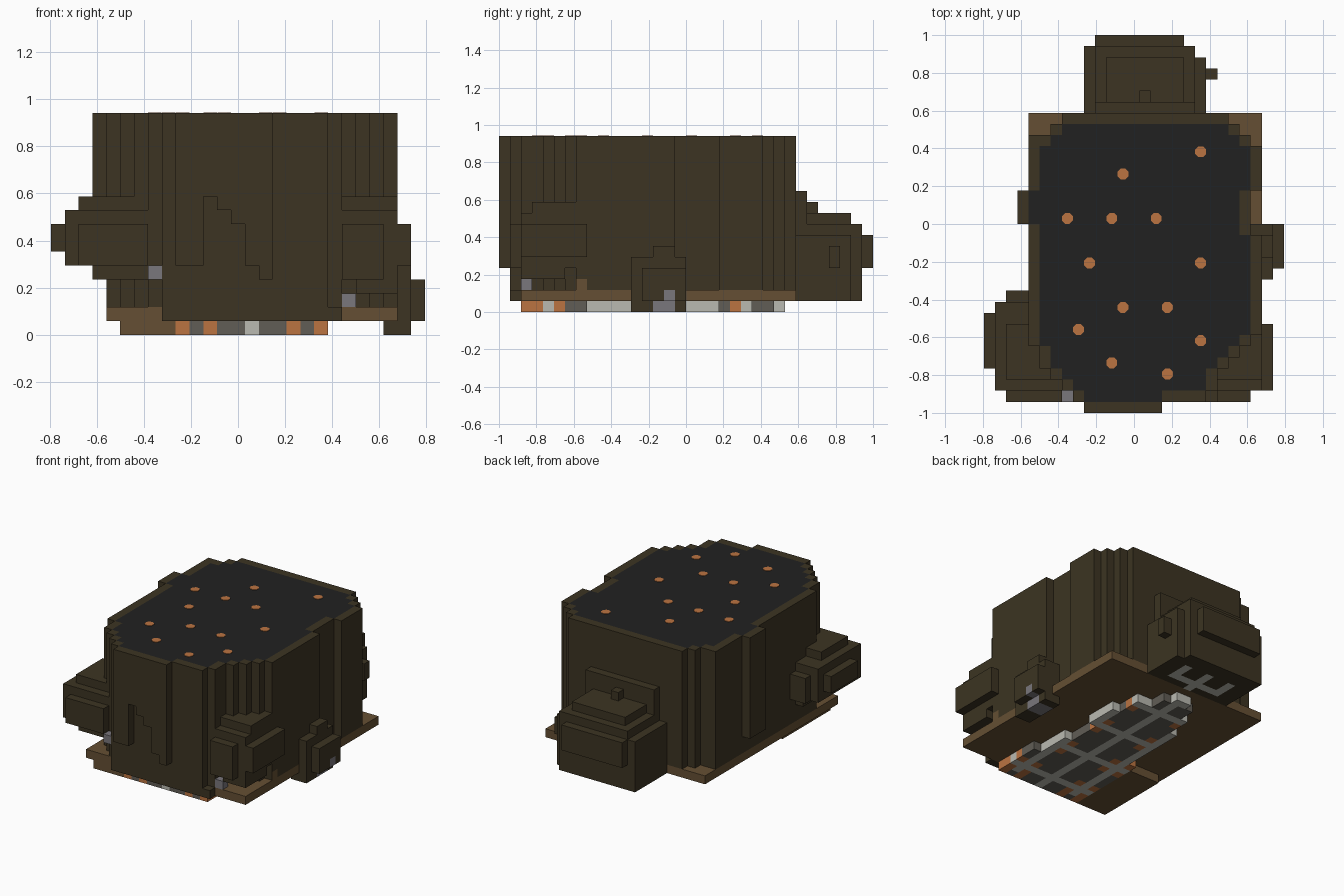
import bpy, bmesh
from mathutils import Vector

if "Cube" in bpy.data.objects:
    bpy.data.objects.remove(bpy.data.objects["Cube"])

V = 2 / 34                                 # size of one block
ORIGIN = Vector((-13.5 * V, -1, 0))


def material(name, *rgb):
    m = bpy.data.materials.new(name)
    m.use_nodes = True
    m.diffuse_color = (*rgb, 1)
    m.node_tree.nodes["Principled BSDF"].inputs["Base Color"].default_value = (*rgb, 1)
    return m


bark = material("dark olive brown", .045, .034, .016)
tan = material("tan", .13, .078, .033)
black = material("near black", .0152, .0152, .0152)
orange = material("orange", .5, .174, .053)
grey = material("warm grey", .12, .11, .092)
light = material("light grey", .49, .49, .44)
claw_grey = material("claw grey", .195, .184, .202)

# the six faces of a block: direction and corner offsets
SIDES = []
for axis in range(3):
    for s in (0, 1):
        corners = []
        for a, b in ((0, 0), (1, 0), (1, 1), (0, 1))[::1 if s else -1]:
            c = [0, 0, 0]
            c[axis], c[(axis + 1) % 3], c[(axis + 2) % 3] = s, a, b
            corners.append(tuple(c))
        d = [0, 0, 0]
        d[axis] = 2 * s - 1
        SIDES.append((tuple(d), corners))


def cells(boxes):
    return {(i, j, k) for i0, i1, j0, j1, k0, k1 in boxes
            for i in range(i0, i1) for j in range(j0, j1) for k in range(k0, k1)}


def blocks(name, solid, mats, rule=lambda cell, d: 0):
    """Outer skin of a set of blocks, coloured by a rule."""
    bm = bmesh.new()
    corner = {}
    for cell in sorted(solid):
        for d, offsets in SIDES:
            if tuple(a + b for a, b in zip(cell, d)) in solid:
                continue
            verts = []
            for o in offsets:
                p = tuple(a + b for a, b in zip(cell, o))
                if p not in corner:
                    corner[p] = bm.verts.new(ORIGIN + Vector(p) * V)
                verts.append(corner[p])
            bm.faces.new(verts).material_index = rule(cell, d)
    mesh = bpy.data.meshes.new(name)
    bm.to_mesh(mesh)
    bm.free()
    for m in mats:
        mesh.materials.append(m)
    ob = bpy.data.objects.new(name, mesh)
    bpy.context.collection.objects.link(ob)
    return ob


# Main body: stepped outline, given as x and y spans
spans = [(8, 20, 1, 2), (7, 21, 2, 3), (6, 21, 3, 4), (5, 22, 4, 5),
         (5, 23, 5, 6), (4, 24, 6, 7), (4, 25, 7, 16), (4, 24, 16, 20),
         (4, 25, 20, 24), (4, 24, 24, 25), (6, 23, 25, 26), (7, 22, 26, 27)]
body = cells([(*s, 2, 16) for s in spans])
body |= cells([(3, 4, 17, 20, 4, 16), (8, 21, 1, 2, 1, 2)])
# front slab with a ragged lower edge
for i, bottom in zip(range(9, 16), (5, 5, 10, 9, 8, 5, 4)):
    body |= cells([(i, i + 1, 0, 1, bottom, 16)])


def body_rule(cell, d):
    i, j, k = cell
    if d == (0, 0, 1) and k == 15:
        ring = ((i + 1, j, k), (i - 1, j, k), (i, j + 1, k), (i, j - 1, k))
        return 1 if all(n in body for n in ring) else 0
    return 2 if cell == (24, 7, 2) and d[0] > 0 else 0


blocks("body", body, (bark, black, tan), body_rule)

# Round studs on the dark top
stud_cells = [(19, 23), (12, 21), (7, 17), (11, 17), (15, 17), (9, 13), (19, 13),
              (12, 9), (16, 9), (8, 7), (19, 6), (11, 4), (16, 3)]
for n, (i, j) in enumerate(stud_cells):
    p = ORIGIN + Vector((i + .5, j + .5, 16)) * V
    bpy.ops.mesh.primitive_cylinder_add(vertices=8, radius=V * .53, depth=.006, location=p,
                                        rotation=(0, 0, .3927))
    bpy.context.object.name = f"top_stud_{n + 1}"
    bpy.context.object.data.materials.append(orange)

# Base plate and the raised strip under it
blocks("base_plate", cells([(4, 25, 2, 27, 1, 2)]), (tan,))
blocks("base_strip", cells([(5, 9, 2, 11, 0, 1)]), (tan,))


# Belly panel: light spine and ribs, orange spots beside the crossings
def belly_rule(cell, d):
    i, j, k = cell
    if j % 6 in (3, 5) and i in (9, 11, 17, 19) or j == 2 and i in (9, 11, 17, 19):
        return 2
    return 1 if (i == 14 or j % 6 == 4 or i in (10, 18) and j > 2 or j == 25) else 0


belly = cells([(9, 20, 2, 8, 0, 1), (9, 19, 8, 12, 0, 1), (10, 18, 12, 16, 0, 1),
               (10, 19, 16, 20, 0, 1), (11, 18, 20, 23, 0, 1),
               (12, 16, 23, 25, 0, 1), (13, 15, 25, 26, 0, 1)])
blocks("belly_panel", belly, (grey, light, orange), belly_rule)


# Rear lump with a light branching mark underneath
def rear_rule(cell, d):
    i, j, k = cell
    if d[2] < 0 and k == 1 and j < 31:
        return int(i == 14 or (j == 28 and 10 < i < 18) or (i in (11, 17) and j > 27))
    return 0


rear = cells([(9, 19, 27, 33, 1, 7), (9, 20, 27, 32, 1, 7), (10, 18, 27, 34, 4, 7),
              (10, 19, 27, 33, 7, 8), (11, 18, 27, 32, 8, 9), (14, 15, 28, 29, 9, 10),
              (10, 19, 27, 28, 8, 11), (20, 21, 30, 31, 4, 6)])
blocks("rear_lump", rear, (bark, light), rear_rule)

# Stepped lumps on both front corners
blocks("right_front_lump", cells([
    (3, 7, 2, 10, 4, 5), (1, 7, 2, 10, 5, 9), (2, 7, 1, 11, 5, 8),
    (0, 7, 4, 9, 6, 8), (2, 7, 3, 8, 9, 10)]), (bark,))
blocks("left_front_lump", cells([
    (21, 26, 2, 8, 5, 8), (21, 25, 2, 8, 4, 9), (21, 24, 1, 7, 4, 8),
    (21, 25, 3, 7, 9, 10), (22, 25, 2, 6, 3, 4)]), (bark,))

# Side foot and claws
blocks("left_foot", cells([
    (24, 26, 12, 17, 0, 5), (24, 27, 13, 17, 1, 4), (24, 26, 14, 16, 5, 6)])
    - cells([(24, 26, 14, 16, 0, 1), (26, 27, 15, 16, 1, 2)]), (bark,))
claws = cells([(24, 26, 14, 16, 0, 1), (26, 27, 15, 16, 1, 2),
               (7, 8, 1, 2, 4, 5), (21, 22, 2, 3, 2, 3)])
blocks("claws", claws, (claw_grey,))
